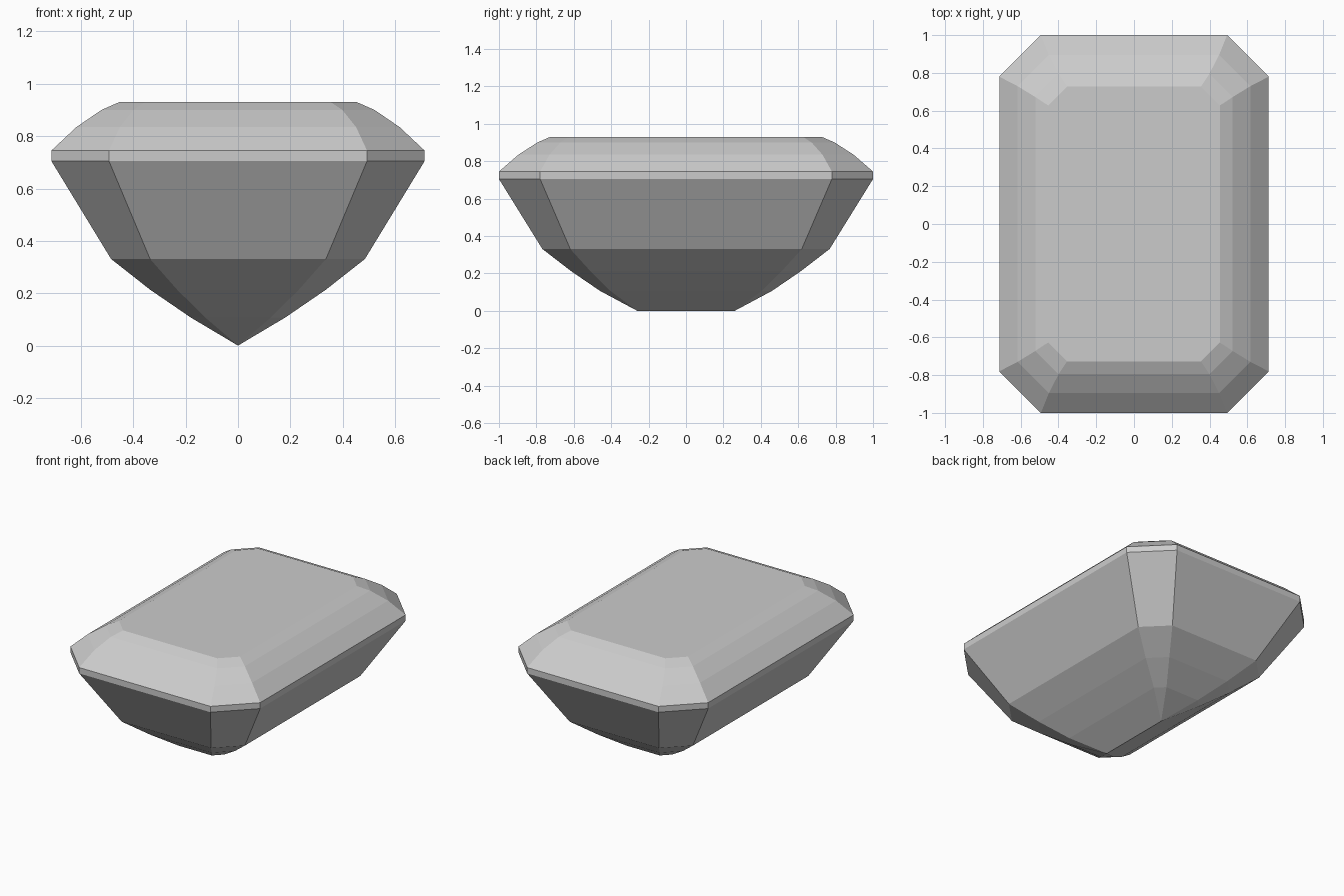
import bpy, bmesh

if "Cube" in bpy.data.objects:
    bpy.data.objects.remove(bpy.data.objects["Cube"])

# Cut-corner rectangle levels, bottom to top: half width, half length, corner cut, height
LEVELS = [
    (0.0, 0.26, 0.0, 0.0),        # keel ridge
    (0.18, 0.46, 0.055, 0.107),
    (0.335, 0.615, 0.103, 0.213),
    (0.485, 0.768, 0.149, 0.331),
    (0.713, 1.0, 0.22, 0.705),    # girdle
    (0.713, 1.0, 0.22, 0.745),
    (0.617, 0.896, 0.166, 0.835),
    (0.522, 0.795, 0.123, 0.90),
    (0.454, 0.727, 0.10, 0.93),   # table
]


def outline(x, y, c):
    return [(x, c - y), (x, y - c), (x - c, y), (c - x, y),
            (-x, y - c), (-x, c - y), (c - x, -y), (x - c, -y)]


bm = bmesh.new()
rings = [[bm.verts.new((px, py, z)) for px, py in outline(x, y, c)]
         for x, y, c, z in LEVELS]

# Facets between neighbouring levels
for low, high in zip(rings, rings[1:]):
    for i in range(8):
        j = (i + 1) % 8
        bm.faces.new((low[i], low[j], high[j], high[i]))

# Flat table on top; bottom ring collapses into the keel
bm.faces.new(rings[-1])
bmesh.ops.remove_doubles(bm, verts=bm.verts, dist=0.0005)
bmesh.ops.recalc_face_normals(bm, faces=bm.faces)

mesh = bpy.data.meshes.new("cut_gem")
bm.to_mesh(mesh)
bm.free()
gem = bpy.data.objects.new("cut_gem", mesh)
bpy.context.collection.objects.link(gem)
